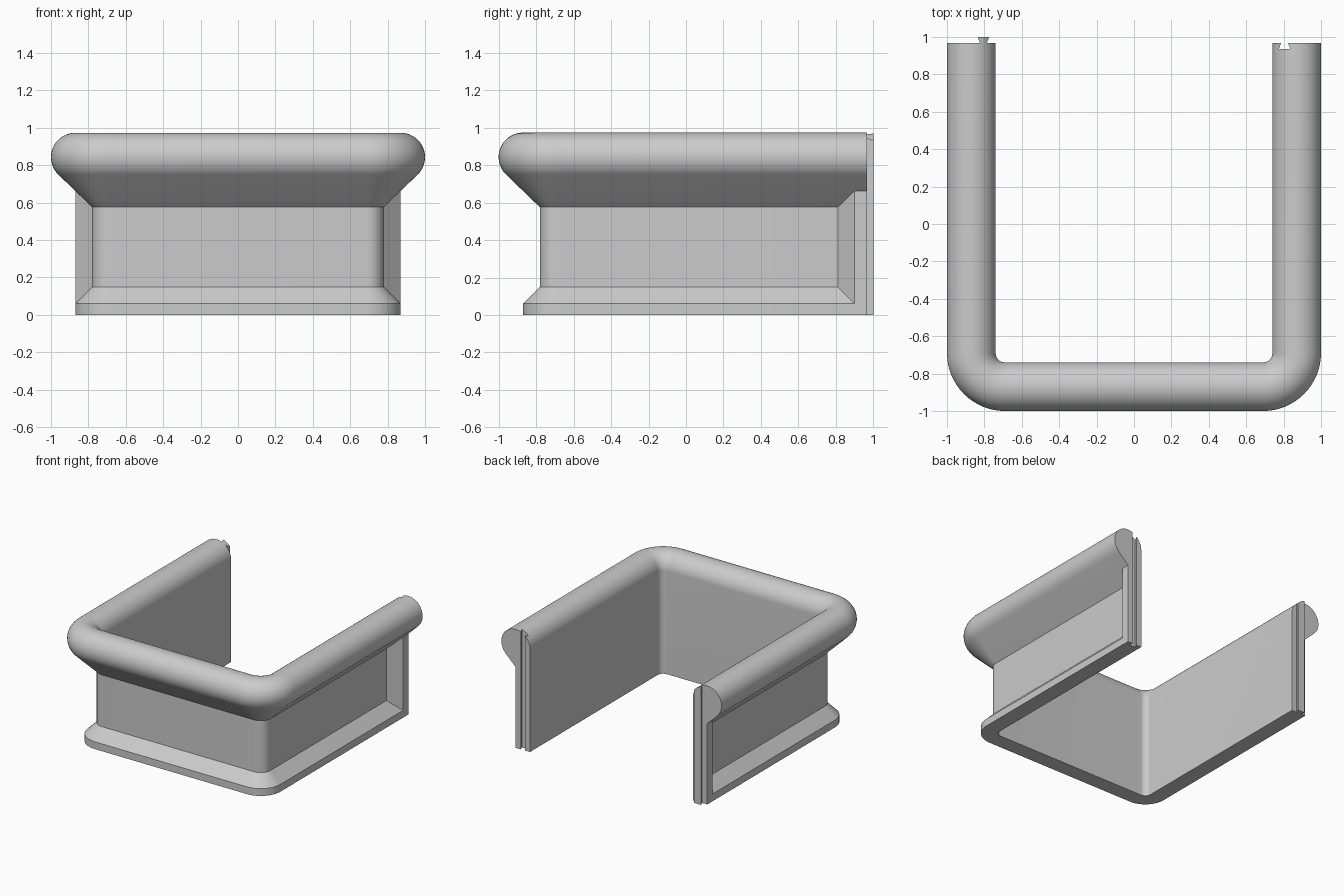
import bpy, bmesh
from math import sin, cos, radians, sqrt

if "Cube" in bpy.data.objects:
    bpy.data.objects.remove(bpy.data.objects["Cube"])

grey = bpy.data.materials.new("light grey")
grey.use_nodes = True
grey.diffuse_color = (0.6, 0.6, 0.6, 1)
grey.node_tree.nodes["Principled BSDF"].inputs["Base Color"].default_value = (0.6, 0.6, 0.6, 1)

INNER, BASE, RECESS = 0.74, 0.87, 0.78       # distances from the centre line
ROLL_Z, ROLL_R = 0.843, 0.13                 # rounded top rail
BEND = 0.69                                  # centre of the corner bends
END = 0.967                                  # joint plane at the open ends


def make_object(name, bm):
    bmesh.ops.remove_doubles(bm, verts=bm.verts, dist=1e-5)
    bmesh.ops.recalc_face_normals(bm, faces=bm.faces)
    mesh = bpy.data.meshes.new(name)
    bm.to_mesh(mesh)
    bm.free()
    mesh.materials.append(grey)
    ob = bpy.data.objects.new(name, mesh)
    bpy.context.collection.objects.link(ob)
    return ob


def smooth(ob):
    bpy.ops.object.select_all(action='DESELECT')
    ob.select_set(True)
    bpy.context.view_layer.objects.active = ob
    bpy.ops.object.shade_smooth_by_angle(angle=radians(30))


def profile(flush):
    """Wall section; flush brings the recessed panel out to the base line."""
    arc = [radians(-46 + 226 * i / 32) for i in range(33)]
    tx, tz = BASE + ROLL_R * cos(arc[0]), ROLL_Z + ROLL_R * sin(arc[0])
    slope = -cos(arc[0]) / sin(arc[0])
    x = BASE if flush else RECESS
    pts = [(INNER, 0), (BASE, 0), (BASE, 0.06),
           (x, 0.06 if flush else 0.15), (x, tz - (tx - x) * slope)]
    return pts + [(BASE + ROLL_R * cos(a), ROLL_Z + ROLL_R * sin(a)) for a in arc]


# Stations along the U: centre x, centre y, outward angle, flush section
half = [(BEND, END, 0, True), (BEND, 0.9, 0, True), (BEND, 0.81, 0, False)]
half += [(BEND, -BEND, -90 * i / 16, False) for i in range(17)]
path = half + [(-x, y, 180 - a, f) for x, y, a, f in reversed(half)]

# Wall with base, recessed panels and rolled rail
bm = bmesh.new()
rings = []
for cx, cy, deg, flush in path:
    a = radians(deg)
    rings.append([bm.verts.new((cx + (r - BEND) * cos(a), cy + (r - BEND) * sin(a), z))
                  for r, z in profile(flush)])
n = len(rings[0])
for r0, r1 in zip(rings, rings[1:]):
    for i in range(n):
        j = (i + 1) % n
        bm.faces.new((r0[i], r0[j], r1[j], r1[i]))
bm.faces.new(rings[0])
bm.faces.new(rings[-1])
wall = make_object("wall_with_rail", bm)


def dovetail(name, side, y_narrow, y_wide, z0, top):
    """Upright dovetail bar; top gives the height at each x."""
    bm = bmesh.new()
    mid, narrow, wide, steps = 0.805, 0.018, 0.031, 6
    spread = [i / steps * 2 - 1 for i in range(steps + 1)]
    outline = [(mid + narrow * t, y_narrow) for t in spread]
    outline += [(mid + wide * t, y_wide) for t in reversed(spread)]
    low = [bm.verts.new((side * x, y, z0)) for x, y in outline]
    high = [bm.verts.new((side * x, y, top(x))) for x, y in outline]
    m = len(low)
    for i in range(m):
        j = (i + 1) % m
        bm.faces.new((low[i], low[j], high[j], high[i]))
    for ring in (low, high):
        for i in range(steps):
            bm.faces.new((ring[i], ring[i + 1], ring[m - 2 - i], ring[m - 1 - i]))
    return make_object(name, bm)


# Groove in the left end
cutter = dovetail("groove_cutter", 1, END + 0.002, 0.935, -0.1, lambda x: 1.1)
cutter.hide_render = True
cut = wall.modifiers.new("groove", 'BOOLEAN')
cut.operation = 'DIFFERENCE'
cut.solver = 'EXACT'
cut.object = cutter
bpy.context.view_layer.objects.active = wall
bpy.ops.object.modifier_apply(modifier=cut.name)
bpy.data.objects.remove(cutter)
smooth(wall)

# Matching tongue on the right end, following the rail's curve on top
tongue = dovetail("joint_tongue", -1, END, 1.0, 0,
                  lambda x: ROLL_Z + sqrt(ROLL_R ** 2 - (x - BASE) ** 2))
smooth(tongue)
